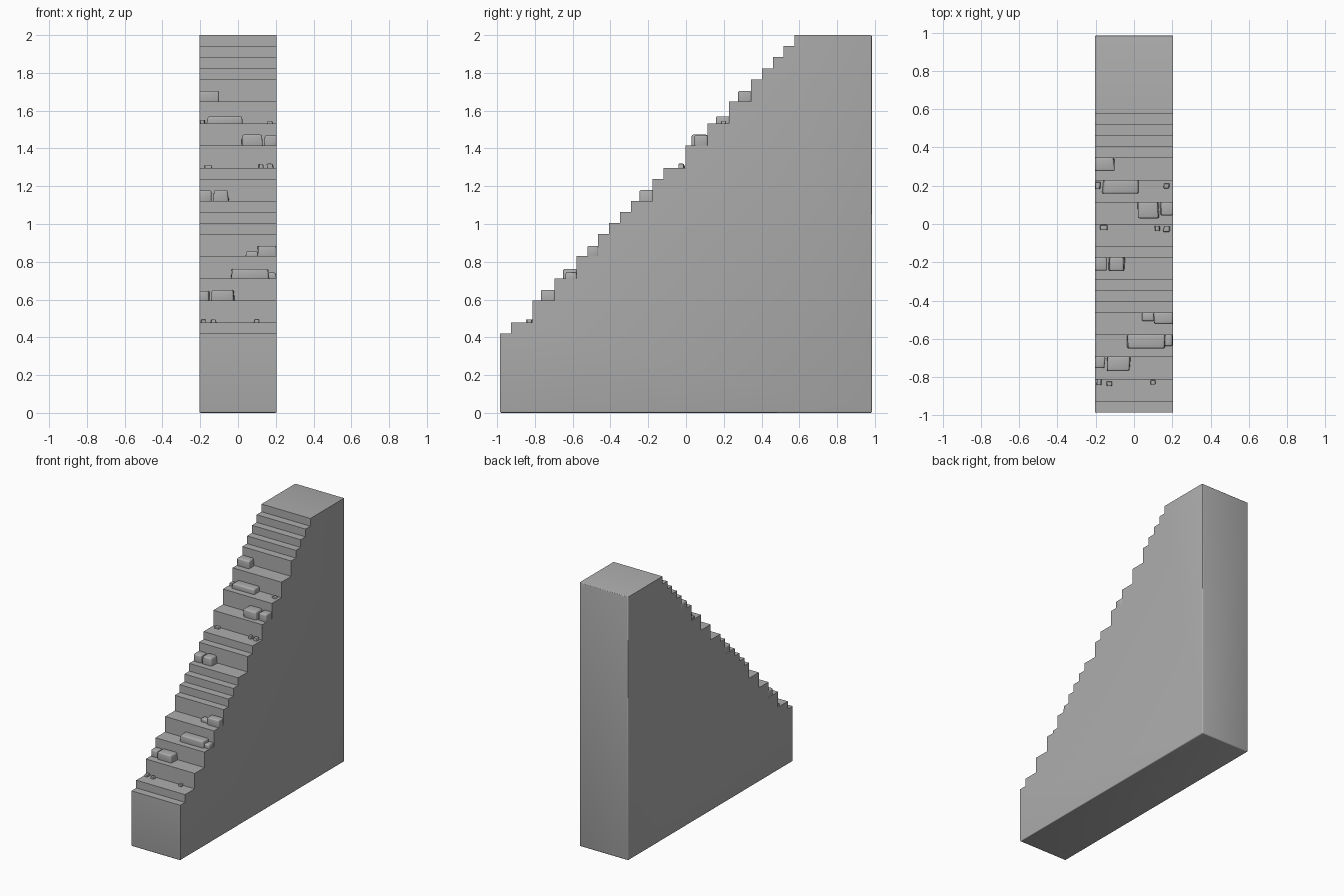
import bpy, bmesh, math, random

if "Cube" in bpy.data.objects:
    bpy.data.objects.remove(bpy.data.objects["Cube"])

random.seed(4)
HALF_W, FRONT, BACK, TOP = 0.205, -0.985, 0.985, 2.0
STEPS, Z0, Y_END = 27, 0.42, 0.575
RUN, RISE = (Y_END - FRONT) / STEPS, (TOP - Z0) / STEPS
BROKEN = {2, 4, 6, 8, 13, 16, 18, 20, 22}   # steps worn away to the tread below

# Dark grey stone
STONE = bpy.data.materials.new("dark_stone")
STONE.diffuse_color = (0.42, 0.42, 0.42, 1.0)
STONE.use_nodes = True
STONE.node_tree.nodes["Principled BSDF"].inputs["Base Color"].default_value = STONE.diffuse_color


def step_y(i):
    return FRONT + i * RUN


def step_z(i):
    return Z0 + i * RISE


def finish(bm, name):
    bmesh.ops.recalc_face_normals(bm, faces=bm.faces[:])
    me = bpy.data.meshes.new(name)
    bm.to_mesh(me)
    bm.free()
    me.materials.append(STONE)
    ob = bpy.data.objects.new(name, me)
    bpy.context.collection.objects.link(ob)
    bpy.ops.object.select_all(action='DESELECT')
    ob.select_set(True)
    bpy.context.view_layer.objects.active = ob
    bpy.ops.object.shade_smooth_by_angle(angle=math.radians(40))
    return ob


# Solid staircase: stepped side profile extruded across the width
profile = [(FRONT, 0.0), (FRONT, Z0)]
for i in range(1, STEPS + 1):
    if i in BROKEN:
        continue
    y = step_y(i)
    profile += [(y, profile[-1][1]), (y, step_z(i))]
profile += [(BACK, TOP), (BACK, 0.0)]

bm = bmesh.new()
face = bm.faces.new([bm.verts.new((-HALF_W, y, z)) for y, z in profile])
ext = bmesh.ops.extrude_face_region(bm, geom=[face])
bmesh.ops.translate(bm, vec=(2 * HALF_W, 0, 0),
                    verts=[v for v in ext['geom'] if isinstance(v, bmesh.types.BMVert)])
# Softened edges around the foot and the back
soft = [e for e in bm.edges if all(v.co.z < 0.001 for v in e.verts)
        or all(v.co.y > BACK - 0.001 for v in e.verts)]
bmesh.ops.bevel(bm, geom=soft, offset=0.008, segments=3, profile=0.5, affect='EDGES')
finish(bm, "staircase")


# Surviving pieces of the broken steps, with worn, tapered edges
def stone(name, x0, x1, y0, y1, z0, z1, bevel=0.009):
    bm = bmesh.new()
    bmesh.ops.create_cube(bm, size=1)
    for v in bm.verts:
        upper = v.co.z > 0
        sx = (x1 - x0) * (0.92 if upper else 1.0)
        v.co.x = (x0 + x1) / 2 + v.co.x * sx
        v.co.y = (y0 + y1) / 2 + v.co.y * (y1 - y0)
        v.co.z = z1 if upper else z0 - 0.01
        v.co.x += random.uniform(-0.005, 0.005)
        v.co.x = max(-HALF_W, min(HALF_W, v.co.x))
    bmesh.ops.bevel(bm, geom=bm.edges[:], offset=bevel, segments=3,
                    profile=0.5, affect='EDGES', clamp_overlap=True)
    return finish(bm, name)


# step index, x from, x to, height, forward shift
PIECES = [
    (4, -0.14, -0.02, 0.055, 0.015), (4, -0.205, -0.15, 0.05, 0.0),
    (6, -0.04, 0.165, 0.05, 0.012), (6, 0.16, 0.205, 0.03, 0.0),
    (8, 0.10, 0.205, 0.055, 0.0), (8, 0.04, 0.11, 0.025, -0.015),
    (13, -0.13, -0.05, 0.058, 0.012), (13, -0.205, -0.14, 0.055, 0.01),
    (18, 0.02, 0.13, 0.058, 0.025), (18, 0.14, 0.205, 0.055, 0.01),
    (20, -0.165, 0.025, 0.038, 0.012),
    (22, -0.205, -0.10, 0.056, 0.01),
]
for n, (i, x0, x1, h, fwd) in enumerate(PIECES, 1):
    z = step_z(i - 1)
    stone(f"worn_step_piece_{n}", x0, x1, step_y(i) - fwd, step_y(i + 1) + 0.002, z, z + h)


# Small rubble against the risers of worn steps
RUBBLE = [(2, -0.18), (2, -0.13), (2, 0.10), (16, -0.16),
          (16, 0.12), (16, 0.17), (20, 0.17), (20, -0.19)]
for n, (i, x) in enumerate(RUBBLE, 1):
    z, y = step_z(i - 1), step_y(i + 1) - random.uniform(0.012, 0.03)
    w, d = random.uniform(0.012, 0.02), random.uniform(0.012, 0.02)
    stone(f"rubble_{n}", x - w, x + w, y - d, y + d, z, z + random.uniform(0.012, 0.022), 0.004)
